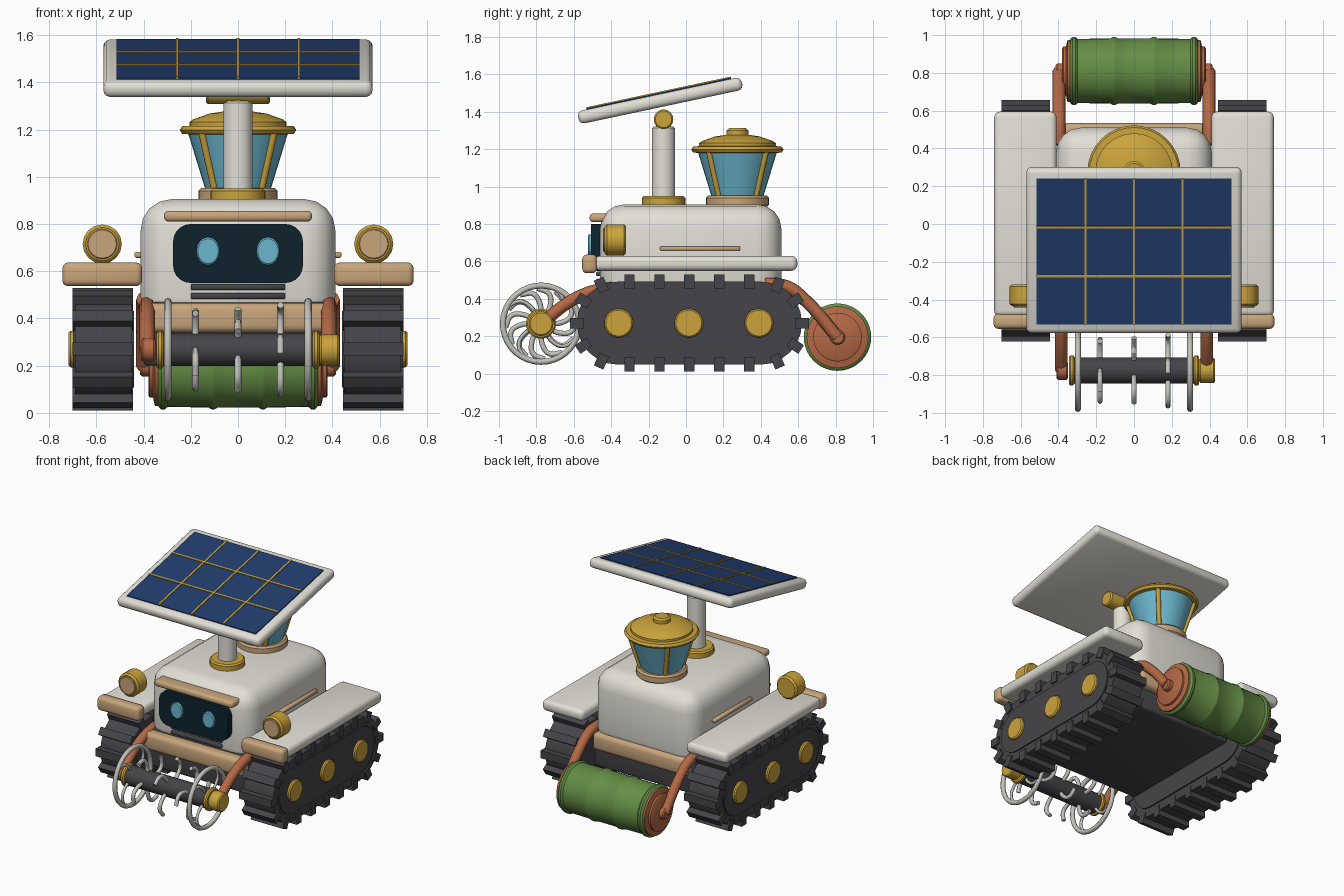
import bpy, bmesh, math
from math import sin, cos, pi, radians
from mathutils import Vector, Matrix

if "Cube" in bpy.data.objects:
    bpy.data.objects.remove(bpy.data.objects["Cube"], do_unlink=True)


def material(name, r, g, b):
    m = bpy.data.materials.new(name)
    m.use_nodes = True
    m.diffuse_color = (r, g, b, 1)
    m.node_tree.nodes["Principled BSDF"].inputs["Base Color"].default_value = (r, g, b, 1)
    return m


WHITE = material("warm white", .76, .74, .67)
GOLD = material("gold", .60, .37, .045)
TAN = material("tan", .58, .38, .2)
RUST = material("rust orange", .46, .14, .06)
GREEN = material("barrel green", .13, .27, .06)
DARK = material("dark grey", .06, .06, .068)
BLUE = material("cell blue", .015, .045, .15)
CYAN = material("glass cyan", .15, .47, .62)
SCREEN = material("screen navy", .004, .016, .026)
SILVER = material("silver", .54, .54, .5)


def finish(name, bm, mat, angle=35):
    bmesh.ops.recalc_face_normals(bm, faces=bm.faces)
    me = bpy.data.meshes.new(name)
    bm.to_mesh(me)
    bm.free()
    me.materials.append(mat)
    ob = bpy.data.objects.new(name, me)
    bpy.context.collection.objects.link(ob)
    bpy.ops.object.select_all(action='DESELECT')
    ob.select_set(True)
    bpy.context.view_layer.objects.active = ob
    bpy.ops.object.shade_smooth_by_angle(angle=radians(angle))
    return ob


def box(name, lo, hi, mat, bevel=0, seg=3, turn=None, edges=None):
    """Box between two corners; edges can limit the bevel to one axis."""
    lo, hi = Vector(lo), Vector(hi)
    bm = bmesh.new()
    bmesh.ops.create_cube(bm, size=1, matrix=Matrix.Diagonal((*(hi - lo), 1)))
    if bevel:
        picked = [e for e in bm.edges if edges is None or
                  abs((e.verts[0].co - e.verts[1].co)[edges]) > 1e-4]
        bmesh.ops.bevel(bm, geom=picked, offset=bevel, segments=seg,
                        affect='EDGES', profile=.5)
    bm.transform(Matrix.Translation((lo + hi) / 2) @ (turn or Matrix()))
    return finish(name, bm, mat, 50)


def lathe(name, origin, axis, profile, mat, sides=32):
    """Spin (radius, distance) pairs about an axis and cap the ends."""
    bm = bmesh.new()
    rings = [[bm.verts.new((r * cos(2 * pi * i / sides), r * sin(2 * pi * i / sides), h))
              for i in range(sides)] for r, h in profile]
    for a, b in zip(rings, rings[1:]):
        for i in range(sides):
            j = (i + 1) % sides
            bm.faces.new((a[i], a[j], b[j], b[i]))
    bm.faces.new(rings[0])
    bm.faces.new(rings[-1])
    bm.transform(Matrix.Translation(origin) @ Vector((0, 0, 1)).rotation_difference(Vector(axis)).to_matrix().to_4x4())
    return finish(name, bm, mat)


def cyl(name, origin, axis, r, h, mat, soft=.008, sides=32):
    return lathe(name, origin, axis, [(r - soft, 0), (r, soft), (r, h - soft), (r - soft, h)], mat, sides)


def tube(name, paths, radius, mat, closed=False, smooth=True):
    """Round bars along one or more paths, as one mesh."""
    cu = bpy.data.curves.new(name, 'CURVE')
    cu.dimensions, cu.bevel_depth, cu.bevel_resolution = '3D', radius, 2
    cu.use_fill_caps, cu.resolution_u = True, 5
    for pts in paths:
        sp = cu.splines.new('BEZIER' if smooth else 'POLY')
        points = sp.bezier_points if smooth else sp.points
        points.add(len(pts) - 1)
        for p, co in zip(points, pts):
            if smooth:
                p.co, p.handle_left_type, p.handle_right_type = co, 'AUTO', 'AUTO'
            else:
                p.co = (*co, 1)
        sp.use_cyclic_u = closed
    tmp = bpy.data.objects.new(name, cu)
    bm = bmesh.new()
    bpy.context.collection.objects.link(tmp)
    bpy.context.view_layer.update()
    bm.from_mesh(tmp.evaluated_get(bpy.context.evaluated_depsgraph_get()).to_mesh())
    bpy.data.objects.remove(tmp, do_unlink=True)
    return finish(name, bm, mat, 50)


X, Y, Z = (1, 0, 0), (0, 1, 0), (0, 0, 1)

# Hull, bumpers and face
box("body", (-.412, -.46, .36), (.412, .51, .905), WHITE, .13, 4)
box("chassis", (-.4, -.47, .2), (.4, .48, .47), DARK, .02)
box("front_bumper", (-.4, -.53, .34), (.4, -.43, .465), TAN, .03)
box("rear_bumper", (-.38, .44, .34), (.38, .535, .465), TAN, .03)
box("face_screen", (-.275, -.508, .55), (.275, -.44, .8), SCREEN, .075, 5, edges=1)
box("brow", (-.313, -.515, .81), (.313, -.4, .856), TAN, .018)
for z in (.495, .533):
    box("vent_slat", (-.2, -.48, z - .012), (.2, -.44, z + .012), DARK, .004, 1)

# Tracks: a stadium belt with treads, hubs and fenders on both sides
CY, CZ, HALF, R = .018, .27, .38, .222


def stadium(name, x0, x1, r, mat):
    bm = bmesh.new()
    ring = []
    for end in (1, -1):
        for i in range(13):
            a = -pi / 2 + pi * i / 12
            ring.append(bm.verts.new((x0, CY + end * (HALF + r * cos(a)), CZ + end * r * sin(a))))
    face = bm.faces.new(ring)
    out = bmesh.ops.extrude_face_region(bm, geom=[face])
    bmesh.ops.translate(bm, vec=(x1 - x0, 0, 0),
                        verts=[v for v in out["geom"] if isinstance(v, bmesh.types.BMVert)])
    return finish(name, bm, mat)


for s, side in ((1, "left"), (-1, "right")):
    stadium(side + "_track", s * .45, s * .69, R, DARK)
    stadium(side + "_track_panel", s * .44, s * .698, R - .06, DARK)
    treads = [(CY + .16 * i, CZ + k * R, 0) for i in range(-2, 3) for k in (-1, 1)]
    for end in (1, -1):
        for d in (-66, -33, 0, 33, 66):
            a = radians(d)
            treads.append((CY + end * (HALF + R * cos(a)), CZ + R * sin(a), end * (a - pi / 2)))
    bm = bmesh.new()
    for y, z, a in treads:
        m = Matrix.Translation((s * .573, y, z)) @ Matrix.Rotation(a, 4, 'X')
        bmesh.ops.create_cube(bm, size=1, matrix=m @ Matrix.Diagonal((.256, .055, .075, 1)))
    finish(side + "_treads", bm, DARK)
    for y in (-.36, .015, .39):
        cyl(side + "_track_hub", (s * .66, y, CZ), (s, 0, 0), .077, .058, GOLD)
    xs = sorted((s * .41, s * .74))
    box(side + "_fender", (xs[0], -.49, .55), (xs[1], .595, .63), WHITE, .03)
    box(side + "_fender_nose", (xs[0] - .004, -.555, .537), (xs[1] + .004, -.475, .637), TAN, .025)
    cyl(side + "_headlight", (s * .575, -.435, .715), Y, .083, .115, GOLD, .012, 16)
    cyl(side + "_headlight_lens", (s * .575, -.443, .715), Y, .064, .02, TAN, .004, 16)
    xs = sorted((s * .4, s * .438))
    box(side + "_side_trim", (xs[0], -.14, .657), (xs[1], .29, .681), TAN, .005, 1)
    eye = cyl(side + "_eye", (0, 0, 0), Y, .05, .03, CYAN, .006, 16)
    eye.scale, eye.location = (1, 1, 1.2), (s * .127, -.524, .685)

    # Swing arms
    tube(side + "_front_arm", [[(s * .385, y, z) for y, z in
         ((-.38, .46), (-.5, .44), (-.63, .38), (-.775, .265))]], .033, RUST)
    tube(side + "_rear_arm", [[(s * .397, y, z) for y, z in
         ((.42, .48), (.54, .465), (.64, .39), (.81, .195))]], .034, RUST)
    cyl(side + "_arm_pivot", (s * .35, -.775, .267), (s, 0, 0), .05, .06, RUST)

    # Barrel end plates and reel flange
    lathe(side + "_barrel_cap", (s * .33, .81, .195), (s, 0, 0),
          [(.165, 0), (.165, .022), (.13, .03), (.13, .044), (.12, .05)], RUST)
    cyl(side + "_barrel_pin", (s * .37, .81, .195), (s, 0, 0), .04, .045, RUST)
    cyl(side + "_reel_flange", (s * .315, -.775, .267), (s, 0, 0), .08, .03, GOLD)

# Rear barrel with raised hoops
prof = [(.15, -.345), (.172, -.335), (.18, -.325), (.18, -.31), (.17, -.298), (.172, -.125),
        (.18, -.112), (.18, -.1), (.173, -.088)]
lathe("barrel", (0, .81, .195), X, prof + [(r, -h) for r, h in reversed(prof)], GREEN, 40)

# Front reel: shaft, rims and curved tines
RY, RZ = -.775, .267
cyl("reel_shaft", (-.33, RY, RZ), X, .069, .66, DARK)
cyl("reel_motor", (.345, RY, RZ), X, .066, .085, GOLD)


def hook(x, a, reach):
    steps = ((.05, 0), (.11, .06), (.165, .26), (reach, .62))
    return [(x, RY + r * cos(a + t), RZ + r * sin(a + t)) for r, t in steps]


for x in (-.297, .297):
    tube("reel_rim", [[(x, RY + .204 * cos(pi * i / 18), RZ + .204 * sin(pi * i / 18))
         for i in range(36)]], .016, SILVER, True, False)
    tube("reel_spokes", [hook(x, pi / 2 * k + .5, .203) for k in range(4)], .01, SILVER)
for n, x in enumerate((-.18, 0, .18)):
    tube("reel_tines", [hook(x, pi / 2 * k + radians(30) * n, .19) for k in range(4)], .014, SILVER)

# Lantern turret
TY = .275
cyl("turret_base", (0, TY, .89), Z, .168, .062, TAN, .012)
lathe("turret_glass", (0, TY, 0), Z, [(.138, .945), (.216, 1.2)], CYAN)
lathe("turret_rim", (0, TY, 0), Z, [(.21, 1.18), (.236, 1.182), (.247, 1.198), (.236, 1.214), (.21, 1.216)], GOLD)
lathe("turret_lid", (0, TY, 0), Z, [(.205, 1.21), (.205, 1.232), (.19, 1.243), (.12, 1.268), (.058, 1.277),
      (.058, 1.3), (.045, 1.312)], GOLD)
tube("turret_ribs", [[(r * cos(a), TY + r * sin(a), z) for r, z in ((.14, .945), (.217, 1.19))]
     for a in (pi / 4 + pi / 2 * k for k in range(4))], .015, GOLD, False, False)

# Mast and tilted solar panel
MY = -.12
cyl("mast_base", (0, MY, .89), Z, .116, .06, GOLD, .01)
cyl("mast", (0, MY, .94), Z, .062, .38, WHITE)
cyl("mast_neck", (0, MY, 1.3), Z, .04, .1, GOLD)
cyl("panel_pivot", (-.135, MY, 1.36), X, .052, .27, GOLD)
TILT = Matrix.Rotation(radians(12), 4, 'X')
C = Vector((0, -.138, 1.46))


def on_panel(name, x, y, z, size, mat, bevel=0):
    c, h = C + TILT @ Vector((x, y, z)), Vector(size) / 2
    return box(name, c - h, c + h, mat, bevel, 3, TILT)


on_panel("panel_frame", 0, 0, 0, (1.14, .895, .07), WHITE, .028)
on_panel("solar_cells", 0, 0, .037, (1.03, .79, .009), BLUE)
for x in (-.257, 0, .257):
    on_panel("panel_wire", x, 0, .043, (.012, .79, .008), GOLD)
for y in (-.132, .132):
    on_panel("panel_wire", 0, y, .043, (1.03, .012, .008), GOLD)
